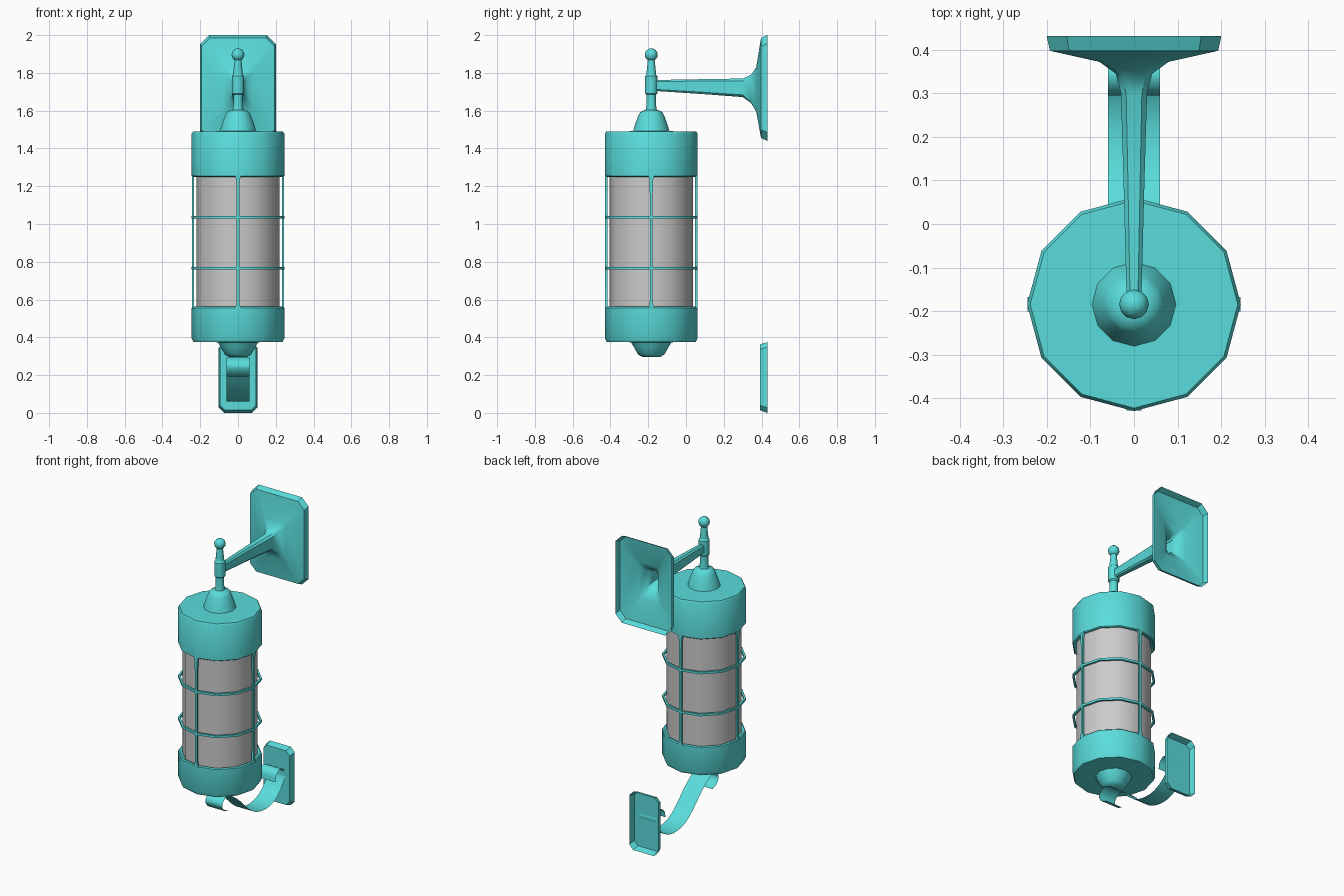
import bpy, bmesh, math
from mathutils import Vector

if "Cube" in bpy.data.objects:
    bpy.data.objects.remove(bpy.data.objects["Cube"])

AXIS_Y = -0.184
SIDES = 12

teal = bpy.data.materials.new("teal_metal")
teal.diffuse_color = (0.10, 0.72, 0.71, 1)
teal.use_nodes = True
teal.node_tree.nodes["Principled BSDF"].inputs["Base Color"].default_value = teal.diffuse_color


def make(name, verts, faces, mat=teal, angle=40, fix=True):
    me = bpy.data.meshes.new(name)
    me.from_pydata([tuple(v) for v in verts], [], faces)
    bm = bmesh.new()
    bm.from_mesh(me)
    bmesh.ops.remove_doubles(bm, verts=bm.verts, dist=1e-5)
    if fix:
        bmesh.ops.recalc_face_normals(bm, faces=bm.faces)
    bm.to_mesh(me)
    bm.free()
    ob = bpy.data.objects.new(name, me)
    bpy.context.collection.objects.link(ob)
    if mat:
        me.materials.append(mat)
    bpy.ops.object.select_all(action='DESELECT')
    bpy.context.view_layer.objects.active = ob
    ob.select_set(True)
    bpy.ops.object.shade_smooth_by_angle(angle=math.radians(angle))
    return ob


def bridge(rings, n, wrap=False):
    m = len(rings)
    return [(i * n + j, i * n + (j + 1) % n, (i + 1) % m * n + (j + 1) % n, (i + 1) % m * n + j)
            for i in range(m if wrap else m - 1) for j in range(n)]


def lathe(name, profile, mat=teal, wrap=False):
    rings = [[(r * math.cos(a), AXIS_Y + r * math.sin(a), z)
              for a in (2 * math.pi * k / SIDES for k in range(SIDES))] for r, z in profile]
    return make(name, sum(rings, []), bridge(rings, SIDES, wrap), mat)


def loft(name, sections, front_cap):
    # chamfered rectangles along y: (y, z_low, z_high, half_width, chamfer)
    rings = []
    for y, z0, z1, w, c in sections:
        rings.append([(w, y, z0 + c), (w, y, z1 - c), (w - c, y, z1), (c - w, y, z1),
                      (-w, y, z1 - c), (-w, y, z0 + c), (c - w, y, z0), (w - c, y, z0)])
    faces = [f[::-1] for f in bridge(rings, 8)]
    if front_cap:
        faces.append(tuple(range(8)))
    # recalculation is unreliable on an open shell, so orient by hand
    ob = make(name, sum(rings, []), faces, fix=False)
    c = sum((v.co for v in ob.data.vertices), Vector()) / len(ob.data.vertices)
    p = ob.data.polygons[0]
    if p.normal.x * p.center.x < 0:
        ob.data.flip_normals()
    return ob


# Lantern body
lathe("glass_cylinder", [(0, 0.5), (0.22, 0.5), (0.22, 1.3), (0, 1.3)], None)
lathe("top_cap", [(0.2, 1.265), (0.238, 1.25), (0.245, 1.255), (0.245, 1.478),
                  (0.238, 1.49), (0, 1.492)])
lathe("bottom_cap", [(0.2, 0.545), (0.238, 0.562), (0.245, 0.556), (0.245, 0.395),
                     (0.236, 0.375), (0, 0.373)])
lathe("top_dome", [(0.097, 1.488), (0.085, 1.53), (0.068, 1.575), (0.058, 1.593),
                   (0.035, 1.604), (0, 1.606)])
lathe("bottom_dome", [(0.108, 0.376), (0.09, 0.345), (0.07, 0.31), (0.048, 0.296), (0, 0.295)])

# Stem, collar and ball finial
lathe("stem", [(0.03, 1.6), (0.025, 1.63), (0.025, 1.685), (0.033, 1.692), (0.033, 1.783),
               (0.026, 1.79), (0.025, 1.80), (0.018, 1.87), (0, 1.87)])
lathe("ball_finial", [(0.034 * math.sin(math.pi * k / 8), 1.896 - 0.034 * math.cos(math.pi * k / 8))
                      for k in range(9)])

# Cage rings
for i, z in enumerate((1.035, 0.765)):
    lathe(f"cage_ring_{i + 1}", [(0.232, z - 0.007), (0.245, z - 0.007),
                                 (0.245, z + 0.007), (0.232, z + 0.007)], wrap=True)

# Cage bars with flared ends
BAR = [(0.55, 0.017), (0.58, 0.008), (0.70, 0.007), (1.11, 0.007), (1.23, 0.009), (1.26, 0.017)]
for k in range(4):
    a = k * math.pi / 2
    out, side = Vector((math.cos(a), math.sin(a), 0)), Vector((-math.sin(a), math.cos(a), 0))
    rings = [[Vector((0, AXIS_Y, z)) + out * (0.238 + 0.006 * s) + side * w * t
              for s, t in ((-1, -1), (1, -1), (1, 1), (-1, 1))] for z, w in BAR]
    n = 4 * len(rings)
    make(f"cage_bar_{k + 1}", sum(rings, []),
         bridge(rings, 4) + [(0, 1, 2, 3), tuple(range(n - 4, n))])

# Upper arm flaring into its wall plate, open at the back
loft("upper_arm_and_plate", [
    (-0.17, 1.705, 1.762, 0.017, 0.008), (0.10, 1.687, 1.767, 0.024, 0.010),
    (0.30, 1.672, 1.770, 0.030, 0.012), (0.345, 1.640, 1.790, 0.042, 0.014),
    (0.372, 1.595, 1.830, 0.080, 0.018), (0.397, 1.455, 1.985, 0.193, 0.044),
    (0.431, 1.440, 2.0, 0.2, 0.046)], True)

# Lower wall plate, open at the back
loft("lower_plate", [(0.391, 0.014, 0.362, 0.094, 0.026), (0.431, 0.0, 0.375, 0.102, 0.028)], True)

# Scroll ribbon: smooth curve through (y, z) points
PTS = [(-0.183, 0.193), (-0.222, 0.207), (-0.246, 0.246), (-0.225, 0.28), (-0.177, 0.29),
       (-0.077, 0.222), (0.02, 0.13), (0.1, 0.078), (0.2, 0.06), (0.285, 0.08), (0.35, 0.13),
       (0.392, 0.2), (0.38, 0.243), (0.34, 0.26), (0.305, 0.238), (0.294, 0.195)]
P = [Vector(p) for p in PTS]
P = [2 * P[0] - P[1]] + P + [2 * P[-1] - P[-2]]
path = []
for i in range(1, len(P) - 2):
    a, b, c, d = P[i - 1:i + 3]
    for t in (0, 0.25, 0.5, 0.75):
        path.append(0.5 * (2 * b + (c - a) * t + (2 * a - 5 * b + 4 * c - d) * t * t
                           + (3 * b - a - 3 * c + d) * t ** 3))
path.append(P[-2])
verts = [(x, p.x, p.y) for p in path for x in (-0.06, 0.06)]
make("scroll_ribbon", verts, [(2 * i, 2 * i + 1, 2 * i + 3, 2 * i + 2) for i in range(len(path) - 1)])
